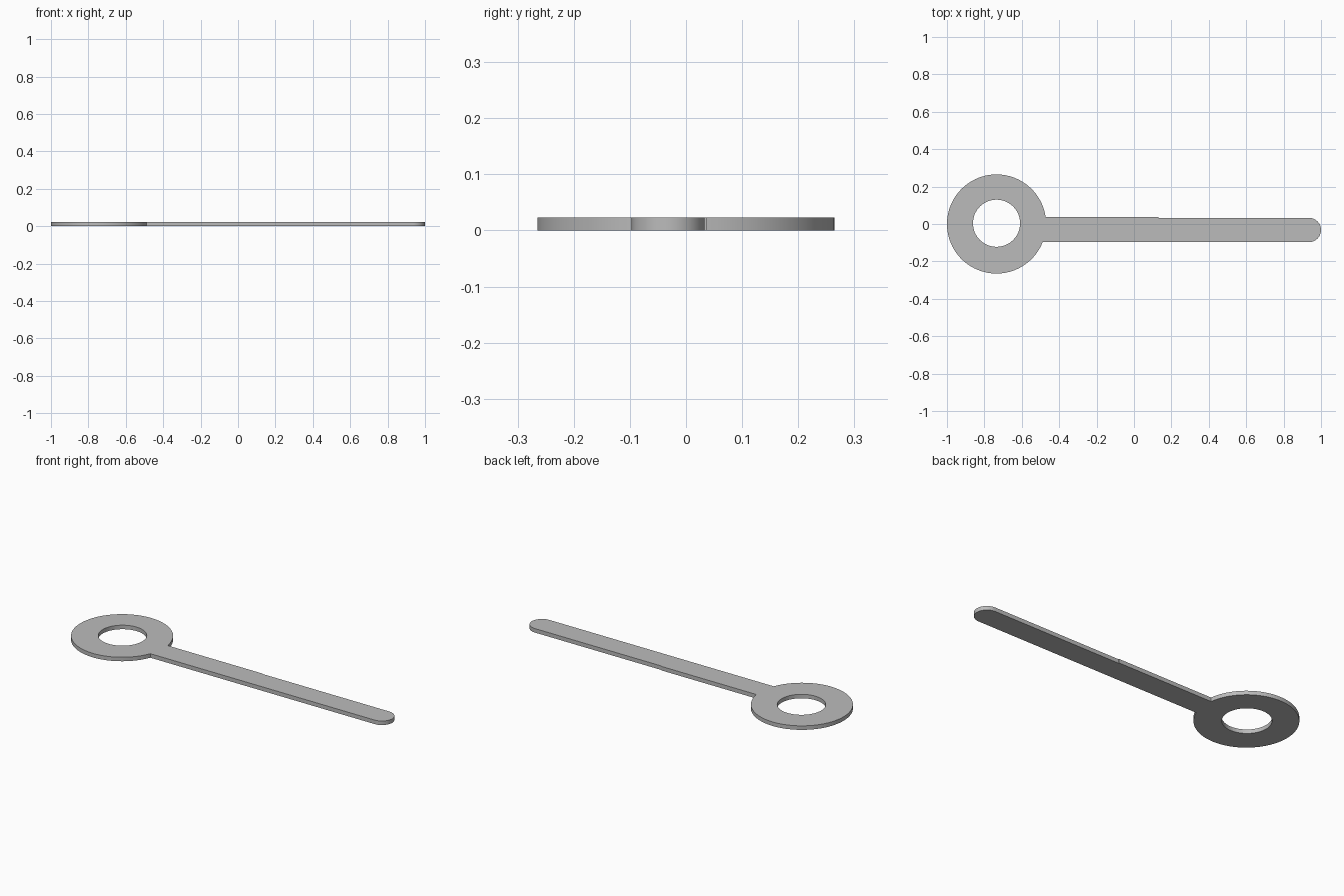
import bpy, bmesh
from math import sin, cos, asin, pi

cube = bpy.data.objects.get("Cube")
if cube:
    bpy.data.objects.remove(cube, do_unlink=True)

THICK = 0.023
RING_X, RING_R = -0.735, 0.265
HOLE_Y, HOLE_R = 0.004, 0.126
ARM_TOP, ARM_LOW, TIP_R = 0.037, -0.097, 0.065


def arc(cx, cy, r, start, end, steps):
    """Points along an arc, both ends included."""
    angles = [start + (end - start) * i / steps for i in range(steps + 1)]
    return [(cx + r * cos(a), cy + r * sin(a), 0) for a in angles]


def add_loop(bm, points):
    verts = [bm.verts.new(p) for p in points]
    return [bm.edges.new((v, verts[i - 1])) for i, v in enumerate(verts)]


# Outline: ring running into a round-ended arm, with an eye hole
ring = arc(RING_X, 0, RING_R, asin(ARM_TOP / RING_R),
           2 * pi + asin(ARM_LOW / RING_R), 80)
tip = arc(1 - TIP_R, ARM_LOW + TIP_R, TIP_R, -pi / 2, pi / 2, 24)
step = [(0.13, 0.033, 0), (0.13, ARM_TOP, 0)]
hole = arc(RING_X, HOLE_Y, HOLE_R, 0, 2 * pi, 64)[:-1]

bm = bmesh.new()
edges = add_loop(bm, ring + tip + step) + add_loop(bm, hole)
bmesh.ops.triangle_fill(bm, edges=edges, use_beauty=True, use_dissolve=False)

# Thickness
slab = bmesh.ops.extrude_face_region(bm, geom=bm.faces[:], use_keep_orig=True)
top = [g for g in slab["geom"] if isinstance(g, bmesh.types.BMVert)]
bmesh.ops.translate(bm, verts=top, vec=(0, 0, THICK))
bmesh.ops.recalc_face_normals(bm, faces=bm.faces[:])

mesh = bpy.data.meshes.new("ring_handle")
bm.to_mesh(mesh)
bm.free()
handle = bpy.data.objects.new("ring_handle", mesh)
bpy.context.collection.objects.link(handle)

# Plain grey
grey = bpy.data.materials.new("grey")
grey.use_nodes = True
colour = (0.5, 0.5, 0.5, 1)
grey.diffuse_color = colour
grey.node_tree.nodes["Principled BSDF"].inputs["Base Color"].default_value = colour
mesh.materials.append(grey)

# Smooth rims, sharp edges
bpy.ops.object.select_all(action="DESELECT")
handle.select_set(True)
bpy.context.view_layer.objects.active = handle
bpy.ops.object.shade_smooth_by_angle(angle=pi / 6)
